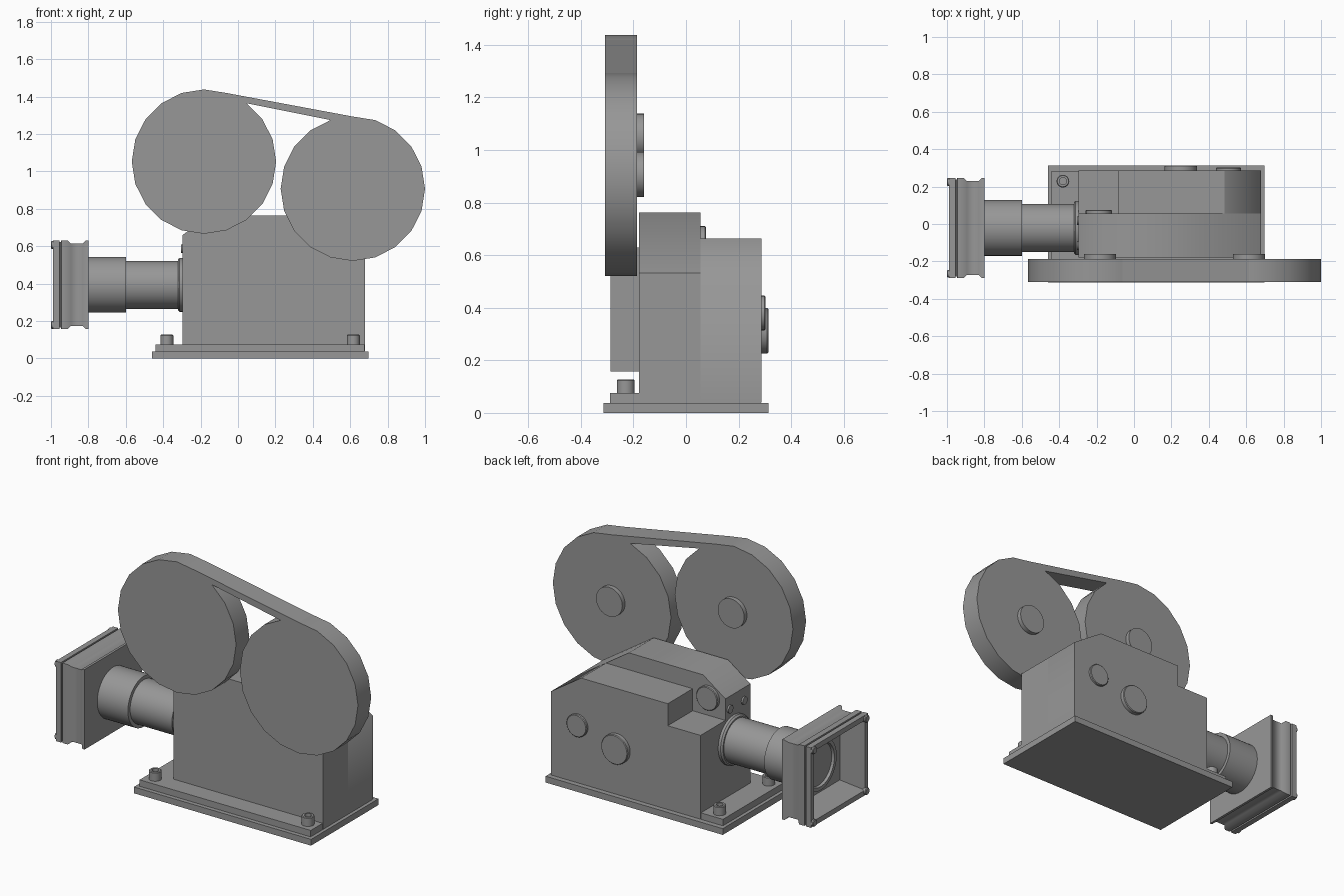
import bpy, bmesh, math
from mathutils import Vector

if "Cube" in bpy.data.objects:
    bpy.data.objects.remove(bpy.data.objects["Cube"])

# Dark grey paint shared by every part
PAINT = bpy.data.materials.new("dark_grey")
PAINT.diffuse_color = (0.31, 0.31, 0.31, 1)
PAINT.use_nodes = True
PAINT.node_tree.nodes["Principled BSDF"].inputs["Base Color"].default_value = PAINT.diffuse_color


def loft(name, rings, smooth=0):
    """Skin a list of equal-length point rings, cap both ends, smooth below an angle."""
    bm = bmesh.new()
    vr = [[bm.verts.new(p) for p in ring] for ring in rings]
    n = len(vr[0])
    for a, b in zip(vr, vr[1:]):
        for i in range(n):
            j = (i + 1) % n
            bm.faces.new((a[i], a[j], b[j], b[i]))
    bm.faces.new(vr[0][::-1])
    bm.faces.new(vr[-1])
    bmesh.ops.recalc_face_normals(bm, faces=bm.faces)
    me = bpy.data.meshes.new(name)
    bm.to_mesh(me)
    bm.free()
    me.materials.append(PAINT)
    ob = bpy.data.objects.new(name, me)
    bpy.context.collection.objects.link(ob)
    if smooth:
        bpy.ops.object.select_all(action='DESELECT')
        ob.select_set(True)
        bpy.context.view_layer.objects.active = ob
        bpy.ops.object.shade_smooth_by_angle(angle=math.radians(smooth))
    return ob


def prism(name, profile, y0, y1, smooth=0):
    return loft(name, [[(x, y, z) for x, z in profile] for y in (y0, y1)], smooth)


def box(name, x0, x1, y0, y1, z0, z1):
    return prism(name, [(x0, z0), (x1, z0), (x1, z1), (x0, z1)], y0, y1)


def lathe(name, centre, axis, profile, n=32):
    """Revolve (offset, radius) pairs about an axis through centre."""
    c, k = Vector(centre), 'xyz'.index(axis)
    rings = []
    for h, r in profile:
        ring = []
        for i in range(n):
            a = 2 * math.pi * i / n
            p = Vector((0, 0, 0))
            p[k] = h
            p[(k + 1) % 3] = r * math.cos(a)
            p[(k + 2) % 3] = r * math.sin(a)
            ring.append(c + p)
        rings.append(ring)
    return loft(name, rings, 30)


# Stepped base plate with socket-head bolts
box("base_plate", -0.46, 0.697, -0.314, 0.314, 0, 0.037)
box("base_step", -0.44, 0.677, -0.289, 0.284, 0.037, 0.075)
for x in (-0.38, 0.617):
    for y in (-0.229, 0.229):
        lathe("base_bolt", (x, y, 0.07), 'z',
              [(0, 0.034), (0.053, 0.034), (0.057, 0.03), (0.057, 0.019), (0.025, 0.019)], 24)

# Camera body: tall front half and stepped back half, with softly shaded slopes
prism("body_front", [(-0.296, 0.04), (0.679, 0.04), (0.679, 0.533), (0.335, 0.763),
                     (-0.15, 0.763), (-0.296, 0.66)], -0.178, 0.055, 40)
back = prism("body_back", [(-0.296, 0.04), (0.679, 0.04), (0.679, 0.533), (0.483, 0.663),
                           (-0.082, 0.663), (-0.082, 0.533), (-0.296, 0.533)], 0.055, 0.287, 60)
for e in back.data.edges:  # keep the crest of the slope crisp
    if all(abs(back.data.vertices[v].co.x - 0.483) < 0.001 for v in e.vertices):
        e.use_edge_sharp = True

# Round covers on the back, and small buttons on the lens side
for x, y, z, r, d in ((0.25, 0.28, 0.312, 0.087, 0.033), (0.505, 0.28, 0.38, 0.066, 0.022),
                      (-0.188, 0.05, 0.64, 0.07, 0.026)):
    lathe("side_cover", (x, y, z), 'y', [(0, r), (d - 0.004, r), (d, r - 0.004)])
for y in (-0.115, 0.018):
    lathe("front_button", (-0.29, y, 0.587), 'x', [(0, 0.023), (-0.016, 0.023)], 20)

# Film magazines: twenty-sided drums with hubs, joined by a top strip
R, Y0, Y1 = 0.386, -0.309, -0.186
DRUMS = [(-0.182, 1.052), (0.614, 0.907)]


def rim(c, deg):
    a = math.radians(deg)
    return (c[0] + R * math.cos(a), c[1] + R * math.sin(a))


for c in DRUMS:
    prism("film_drum", [rim(c, 18 * i) for i in range(20)], Y0, Y1, 30)
    lathe("drum_hub", (c[0], Y1 - 0.01, c[1]), 'y', [(0, 0.086), (0.036, 0.086)])
prism("magazine_strip", [rim(DRUMS[0], 54), rim(DRUMS[0], 72),
                         rim(DRUMS[1], 90), rim(DRUMS[1], 108)], Y0, Y1)

# Lens barrel
LY, LZ = -0.021, 0.393
lathe("lens_barrel", (0, LY, LZ), 'x',
      [(-0.29, 0.144), (-0.312, 0.144), (-0.322, 0.136), (-0.322, 0.128), (-0.6, 0.128),
       (-0.6, 0.149), (-0.865, 0.149), (-0.865, 0.128), (-0.835, 0.12)], 48)

# Square lens hood: ribbed outside, hollow funnel inside
HOOD = [(-0.8, 0), (-0.815, 0), (-0.83, 0.016), (-0.893, 0.016), (-0.91, 0), (-0.945, 0),
        (-0.947, 0.008), (-0.953, 0.008), (-0.955, 0), (-0.988, 0), (-0.988, 0.03), (-0.85, 0.068)]
loft("lens_hood", [[(x, LY + sy * (0.267 - i), LZ + sz * (0.236 - i))
                    for sy, sz in ((-1, -1), (1, -1), (1, 1), (-1, 1))] for x, i in HOOD], 50)
for sy in (-1, 1):
    for sz in (-1, 1):
        lathe("hood_screw", (-0.98, LY + sy * 0.245, LZ + sz * 0.214), 'x',
              [(0, 0.021), (-0.016, 0.021), (-0.02, 0.017)], 20)
